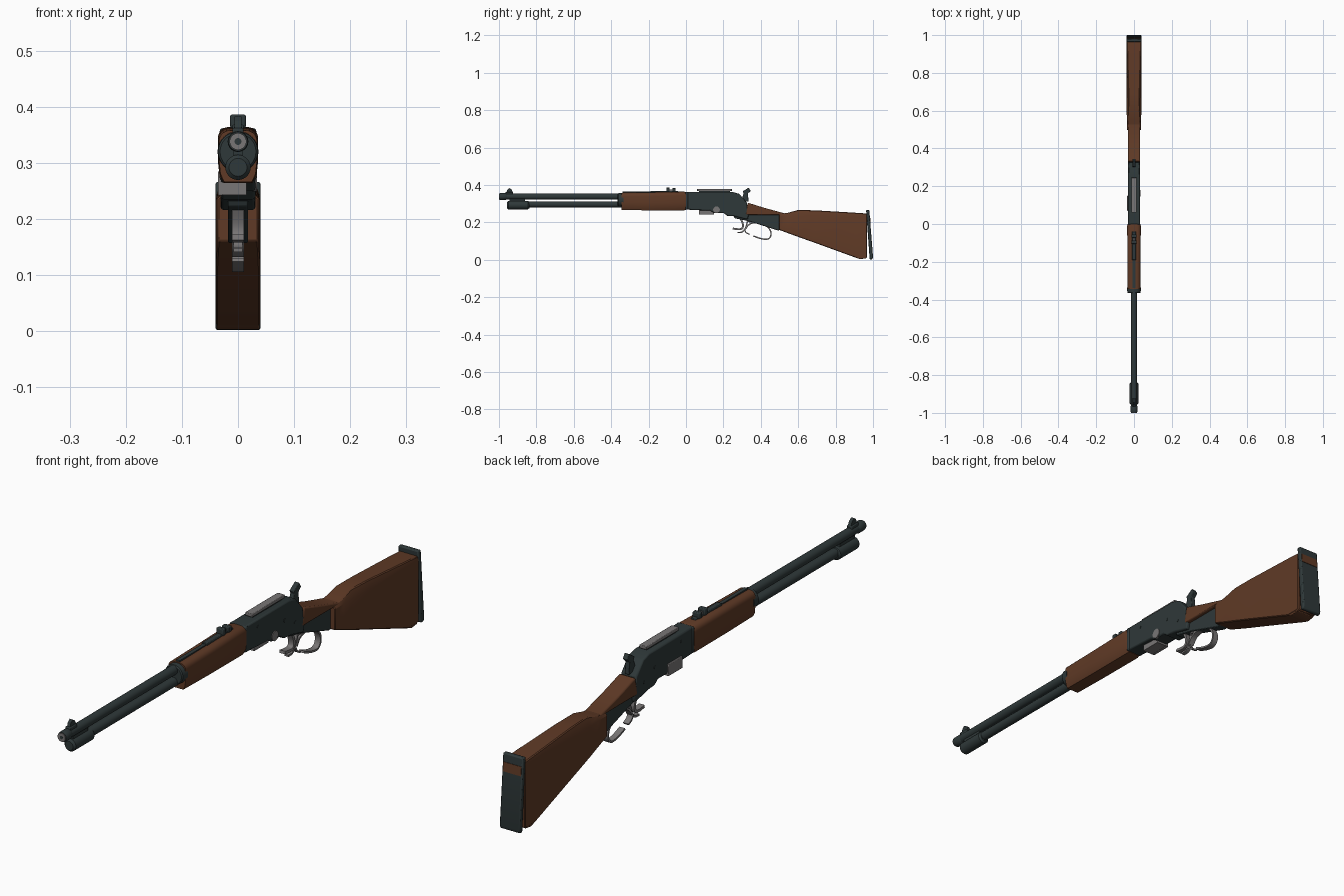
import bpy, bmesh, math
from mathutils import Vector

if "Cube" in bpy.data.objects:
    bpy.data.objects.remove(bpy.data.objects["Cube"])

def mat(name, c):
    m = bpy.data.materials.new(name)
    m.diffuse_color = (*c, 1)
    m.use_nodes = True
    m.node_tree.nodes["Principled BSDF"].inputs["Base Color"].default_value = m.diffuse_color
    return m

WOOD = mat("walnut wood", (0.115, 0.042, 0.019))
DARK = mat("blued metal", (0.028, 0.040, 0.041))
STEEL = mat("grey steel", (0.19, 0.18, 0.18))

def finish(name, bm, m, bevel=0, seg=2):
    bmesh.ops.recalc_face_normals(bm, faces=bm.faces)
    me = bpy.data.meshes.new(name)
    bm.to_mesh(me)
    bm.free()
    ob = bpy.data.objects.new(name, me)
    bpy.context.collection.objects.link(ob)
    me.materials.append(m)
    if bevel:
        b = ob.modifiers.new("bevel", 'BEVEL')
        b.width, b.segments, b.limit_method = bevel, seg, 'ANGLE'
        b.angle_limit = math.radians(40)
    return ob

def loft(name, rings, m, bevel=0, seg=2):
    """Skin a list of equal-length rings of 3D points and cap both ends."""
    bm = bmesh.new()
    vs = [[bm.verts.new(p) for p in r] for r in rings]
    n = len(vs[0])
    for a, b in zip(vs, vs[1:]):
        for i in range(n):
            j = (i + 1) % n
            bm.faces.new((a[i], a[j], b[j], b[i]))
    bm.faces.new(vs[0])
    bm.faces.new(vs[-1][::-1])
    return finish(name, bm, m, bevel, seg)

def side(name, pts, w, m, bevel=0, x=0, seg=2):
    """Side profile in (y, z) extruded to half width w around x."""
    return loft(name, [[(x + s * w, y, z) for y, z in pts] for s in (-1, 1)], m, bevel, seg)

def box(name, x, y, z, m, bevel=0):
    return side(name, [(y[0], z[0]), (y[1], z[0]), (y[1], z[1]), (y[0], z[1])],
                (x[1] - x[0]) / 2, m, bevel, (x[0] + x[1]) / 2)

def turned(name, z, prof, m, n=28, sx=1.0):
    """Turned part along y from (y, radius) pairs."""
    return loft(name, [[(sx * r * math.cos(2 * math.pi * i / n), y, z + r * math.sin(2 * math.pi * i / n))
                        for i in range(n)] for y, r in prof], m)

def strap(name, pts, w, t, m):
    """Flat strip of half width w, thickness t, following a smoothed (y, z) path."""
    p = [Vector(q) for q in pts]
    for _ in range(2):
        q = [p[0]]
        for a, b in zip(p, p[1:]):
            q += [a.lerp(b, .25), a.lerp(b, .75)]
        p = q + [p[-1]]
    rings = []
    for i, c in enumerate(p):
        d = (p[min(i + 1, len(p) - 1)] - p[max(i - 1, 0)]).normalized()
        nrm = Vector((-d.y, d.x)) * t / 2
        a, b = c + nrm, c - nrm
        rings.append([(-w, *a), (w, *a), (w, *b), (-w, *b)])
    return loft(name, rings, m)

def xcyl(name, x0, x1, y, z, r, m, n=20):
    return loft(name, [[(x, y + r * math.cos(2 * math.pi * i / n), z + r * math.sin(2 * math.pi * i / n))
                        for i in range(n)] for x in (x0, x1)], m)

# barrel and magazine tube
turned("barrel", .338, [(-.96, .016), (.02, .017)], DARK)
turned("muzzle", .338, [(-.997, .017), (-.992, .0185), (-.965, .0185), (-.96, .016)], DARK)
turned("muzzle_crown", .338, [(-1, .015), (-.99, .015)], STEEL)
turned("bore", .338, [(-1.0005, .006), (-.995, .006)], DARK)
turned("magazine_tube", .296, [(-.95, .0165), (.02, .0165)], DARK)
turned("magazine_sleeve", .292, [(-.957, .016), (-.95, .0225), (-.845, .0225), (-.838, .017)], DARK)
box("barrel_hanger", (-.008, .008), (-.945, -.86), (.30, .335), DARK)

# front sight
box("front_sight_base", (-.010, .010), (-.965, -.925), (.345, .362), DARK, .003)
side("front_sight_blade", [(-.96, .36), (-.925, .36), (-.932, .375), (-.945, .383), (-.955, .375)], .006, DARK)

# forearm with rounded top and narrowed bottom
def forearm_ring(y, zb, zt, w):
    r = .02
    half = [(w * .72, zb), (w * .92, zb + .014), (w, zb + .04)]
    half += [(w - r + r * math.cos(a), zt - r + r * math.sin(a)) for a in
             [math.pi / 2 * k / 5 for k in range(6)]]
    return [(x, y, z) for x, z in half] + [(-x, y, z) for x, z in half[::-1]]
loft("forearm", [forearm_ring(*s) for s in
     [(-.345, .266, .358, .034), (-.2, .264, .360, .035), (-.01, .264, .364, .036), (0, .267, .361, .034)]], WOOD)
turned("forearm_cap", .320, [(-.366, .032), (-.362, .0355), (-.335, .0365)], DARK, 32)
box("forearm_top_strip", (-.007, .007), (-.34, -.19), (.35, .3635), DARK)

# rear sight
box("rear_sight_base", (-.010, .010), (-.19, -.04), (.355, .368), DARK, .002)
for i, y in enumerate((-.105, -.073)):
    box(f"rear_sight_leaf_{i}", (-.014, .014), (y, y + .018), (.362, .386 - .003 * i), DARK, .003)
box("rear_sight_bridge", (-.006, .006), (-.1, -.06), (.362, .376), STEEL)

# receiver
side("receiver", [(0, .268), (.13, .262), (.15, .250), (.20, .250), (.22, .235), (.26, .232), (.33, .215),
                  (.335, .24), (.325, .305), (.285, .352), (.25, .362), (0, .362)], .031, DARK, .005)
box("receiver_ring", (-.033, .033), (-.004, .012), (.268, .362), DARK, .006)
box("top_slide", (-.014, .014), (.06, .245), (.367, .379), STEEL, .002)
box("slide_rail", (-.009, .009), (.07, .235), (.355, .37), DARK)
box("lifter_plate", (-.036, -.026), (.07, .15), (.242, .285), STEEL, .002)
box("lifter_base", (-.028, .015), (.07, .15), (.243, .268), STEEL)
xcyl("side_button", .025, .034, .163, .267, .018, STEEL)
for i, (y, z) in enumerate(((.07, .335), (.22, .30), (.28, .27))):
    xcyl(f"receiver_pin_{i}", -.0325, .0325, y, z, .006, DARK, 12)

# hammer
side("hammer", [(.295, .315), (.308, .355), (.303, .365), (.335, .386), (.346, .368), (.331, .354), (.335, .31)],
     .009, DARK, .002)

# lower tang under the wrist
side("lower_tang", [(.25, .245), (.26, .222), (.34, .205), (.49, .157), (.53, .16), (.53, .24), (.32, .25)],
     .018, DARK, .003)

# lever: trigger hook and open finger loop
strap("lever_hook", [(.25, .167), (.28, .162), (.302, .165), (.306, .19), (.29, .225)], .011, .010, STEEL)
strap("trigger", [(.275, .145), (.30, .146), (.318, .165), (.33, .21)], .008, .007, STEEL)
strap("lever_loop_front", [(.312, .162), (.32, .145), (.34, .135)], .011, .006, STEEL)
strap("lever_loop", [(.36, .127), (.40, .112), (.44, .107), (.457, .13), (.45, .165), (.415, .19),
                     (.37, .198), (.33, .205)], .011, .007, STEEL)
strap("lever_loop_inner", [(.37, .2), (.335, .19), (.318, .163)], .011, .007, STEEL)

# wrist and stock
side("wrist", [(.318, .24), (.56, .24), (.58, .252), (.53, .247), (.42, .277), (.33, .305)], .032, WOOD, .005)

def stock_ring(y, zb, zs, zt, w, wt):
    return [(-w, y, zb), (w, y, zb), (w, y, zs), (wt, y, zt), (-wt, y, zt), (-w, y, zs)]
loft("stock", [stock_ring(*s) for s in
     [(.497, .160, .236, .244, .037, .030), (.545, .142, .236, .251, .0375, .029), (.60, .122, .235, .266, .039, .028),
      (.69, .090, .234, .264, .0395, .030), (.91, .010, .234, .251, .0395, .036), (.968, .010, .236, .247, .0395, .037)]],
     WOOD, .003, 1)
side("stock_toe", [(.90, .014), (.93, .003), (.962, .007), (.965, .04), (.90, .04)], .038, WOOD, .002)

# butt plate with a wooden stripe near the top
side("butt_plate", [(.963, .266), (.980, .266), (1.0, .014), (.996, .002), (.982, .002)], .04, DARK, .004)
side("butt_stripe", [(.980, .236), (.984, .236), (.9868, .203), (.983, .203)], .036, WOOD)

bpy.ops.object.select_all(action='SELECT')
bpy.context.view_layer.objects.active = bpy.data.objects["barrel"]
bpy.ops.object.shade_smooth_by_angle(angle=math.radians(30))
